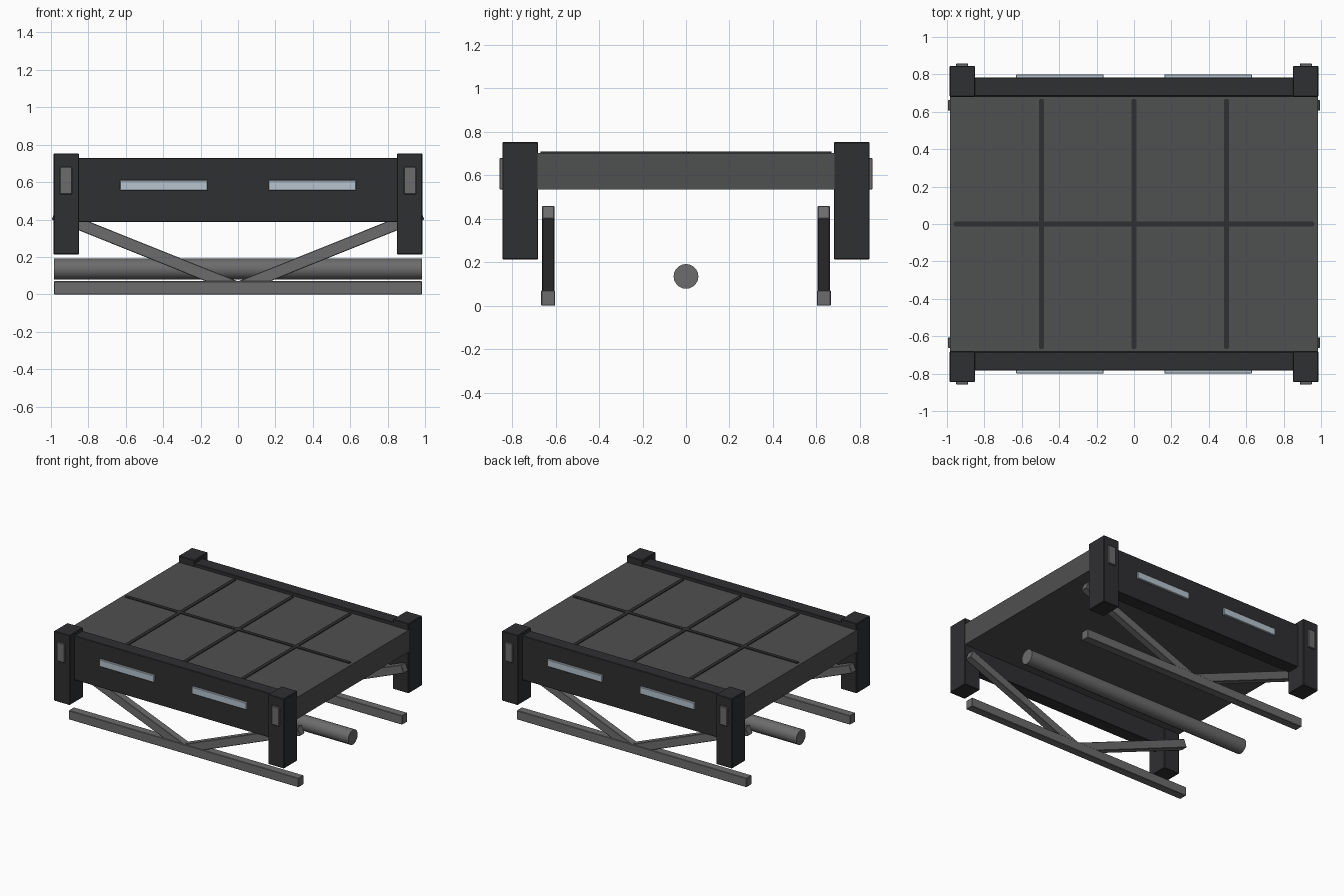
import bpy, bmesh, math
from mathutils import Matrix

if "Cube" in bpy.data.objects:
    bpy.data.objects.remove(bpy.data.objects["Cube"])


def material(name, rgb):
    m = bpy.data.materials.new(name)
    m.diffuse_color = (*rgb, 1)
    m.use_nodes = True
    m.node_tree.nodes["Principled BSDF"].inputs["Base Color"].default_value = m.diffuse_color
    return m


DARK = material("dark_steel", (0.028, 0.029, 0.031))
DECK = material("deck_grey", (0.078, 0.079, 0.081))
METAL = material("bare_metal", (0.15, 0.15, 0.15))
LIGHT = material("pale_light", (0.47, 0.55, 0.62))


def finish(name, bm, mat, bevel=0):
    me = bpy.data.meshes.new(name)
    bm.to_mesh(me)
    bm.free()
    ob = bpy.data.objects.new(name, me)
    bpy.context.collection.objects.link(ob)
    me.materials.append(mat)
    if bevel:
        mod = ob.modifiers.new("edge_bevel", 'BEVEL')
        mod.width = bevel
        mod.segments = 1
    return ob


def box(name, x, y, z, mat, bevel=0):
    """Box from (min, max) pairs on each axis."""
    bm = bmesh.new()
    size = [abs(b - a) for a, b in (x, y, z)]
    mid = [(a + b) / 2 for a, b in (x, y, z)]
    bmesh.ops.create_cube(bm, size=1, matrix=Matrix.Translation(mid) @ Matrix.Diagonal((*size, 1)))
    return finish(name, bm, mat, bevel)


def rib(name, cx, cy, length, along_y):
    """Thin round-ended strip lying on the deck."""
    r, h = 0.014, length / 2
    pts = []
    for end in (1, -1):
        for i in range(7):
            a = math.radians(-90 + 180 * i / 6)
            pts.append((end * (h - r + r * math.cos(a)), end * r * math.sin(a)))
    bm = bmesh.new()
    verts = [bm.verts.new((cx - v, cy + u, 0.69) if along_y else (cx + u, cy + v, 0.69))
             for u, v in pts]
    face = bm.faces.new(verts)
    ext = bmesh.ops.extrude_face_region(bm, geom=[face])
    bmesh.ops.translate(bm, vec=(0, 0, 0.019),
                        verts=[g for g in ext["geom"] if isinstance(g, bmesh.types.BMVert)])
    bmesh.ops.recalc_face_normals(bm, faces=bm.faces)
    finish(name, bm, DARK)


# deck slab with its grid of ribs
box("deck", (-0.985, 0.985), (-0.685, 0.685), (0.535, 0.703), DECK)
for i, x in enumerate((-0.495, 0, 0.495)):
    rib(f"deck_cross_rib_{i}", x, 0, 1.34, True)
rib("deck_long_rib", 0, 0, 1.93, False)

for side, s in (("front", -1), ("back", 1)):
    # side beam between the corner posts
    box(f"{side}_beam", (-0.855, 0.855), (s * 0.683, s * 0.784), (0.386, 0.728), DARK, 0.003)
    # lower truss rail
    box(f"{side}_lower_rail", (-0.985, 0.985), (s * 0.602, s * 0.666), (0, 0.07), METAL, 0.003)
    for hand, t in (("left", -1), ("right", 1)):
        # corner post and its plate
        box(f"{side}_{hand}_post", (t * 0.85, t * 0.986), (s * 0.68, s * 0.845),
            (0.213, 0.753), DARK, 0.004)
        box(f"{side}_{hand}_post_plate", (t * 0.887, t * 0.951), (s * 0.83, s * 0.858),
            (0.535, 0.68), METAL, 0.003)
        # light strip
        box(f"{side}_{hand}_light_strip", (t * 0.162, t * 0.63), (s * 0.775, s * 0.799),
            (0.555, 0.61), LIGHT, 0.003)
        # diagonal brace rising from the middle of the rail
        x1, z0, z1 = 0.984, 0.035, 0.43
        brace = box(f"{side}_{hand}_brace", (-0.5 * math.hypot(x1, z1 - z0), 0.5 * math.hypot(x1, z1 - z0)),
                    (-0.028, 0.028), (-0.032, 0.032), METAL, 0.003)
        brace.location = (t * x1 / 2, s * 0.634, (z0 + z1) / 2)
        brace.rotation_euler.y = -t * math.atan2(z1 - z0, x1)

# central pipe under the deck
bm = bmesh.new()
bmesh.ops.create_cone(bm, cap_ends=True, segments=20, radius1=0.057, radius2=0.057, depth=1.97,
                      matrix=Matrix.Translation((0, 0, 0.135)) @ Matrix.Rotation(math.pi / 2, 4, 'Y'))
pipe = finish("centre_pipe", bm, METAL)
bpy.context.view_layer.objects.active = pipe
pipe.select_set(True)
bpy.ops.object.shade_smooth_by_angle(angle=math.radians(35))
